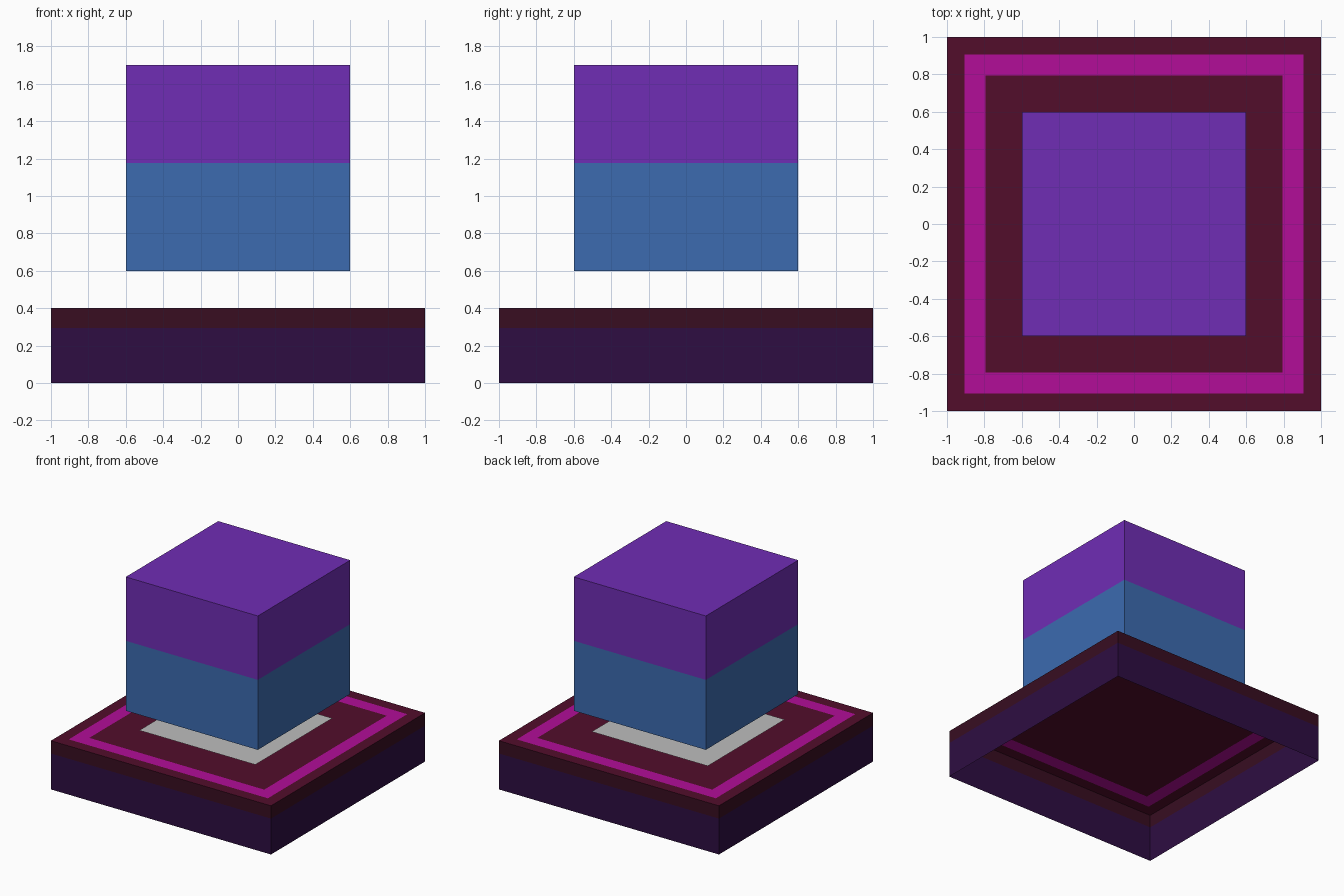
import bpy

cube = bpy.data.objects.get("Cube")
if cube:
    bpy.data.objects.remove(cube, do_unlink=True)


def material(name, *rgb):
    """Flat material from 0-255 display values, converted to linear."""
    lin = [c / 255 / 12.92 if c < 11 else ((c / 255 + 0.055) / 1.055) ** 2.4 for c in rgb]
    mat = bpy.data.materials.new(name)
    mat.use_nodes = True
    mat.diffuse_color = (*lin, 1)
    bsdf = mat.node_tree.nodes["Principled BSDF"]
    bsdf.inputs["Base Color"].default_value = (*lin, 1)
    bsdf.inputs["Roughness"].default_value = 0.9
    return mat


violet = material("violet", 112, 45, 181)
blue = material("blue", 60, 107, 176)
dark_purple = material("dark purple", 46, 13, 66)
dark_maroon = material("dark maroon", 56, 13, 33)
maroon = material("maroon", 82, 13, 43)
magenta = material("magenta", 178, 13, 152)
pale_grey = material("pale grey", 190, 190, 190)


def square_shell(name, rings, bands, top, bottom=None):
    """Stack of square rings (half width, z), one material per band, with a cap."""
    verts, faces, mats = [], [], []
    for h, z in rings:
        verts += [(-h, -h, z), (h, -h, z), (h, h, z), (-h, h, z)]
    for r, band in enumerate(bands):
        for i in range(4):
            j = (i + 1) % 4
            faces.append((4 * r + i, 4 * r + j, 4 * r + 4 + j, 4 * r + 4 + i))
            mats.append(band)
    last = 4 * (len(rings) - 1)
    faces.append(tuple(range(last, last + 4)))
    mats.append(top)
    if bottom:
        faces.append((3, 2, 1, 0))
        mats.append(bottom)
    mesh = bpy.data.meshes.new(name)
    mesh.from_pydata(verts, [], faces)
    slots = list(dict.fromkeys(mats))
    for mat in slots:
        mesh.materials.append(mat)
    for poly, mat in zip(mesh.polygons, mats):
        poly.material_index = slots.index(mat)
    obj = bpy.data.objects.new(name, mesh)
    bpy.context.collection.objects.link(obj)
    return obj


# Hollow base, open underneath, with a bright frame set into its top
square_shell("base",
             [(1, 0), (1, 0.295), (1, 0.4), (0.905, 0.4), (0.795, 0.4)],
             [dark_purple, dark_maroon, maroon, magenta], maroon)

# Floating two-tone block
square_shell("floating_block",
             [(0.6, 0.6), (0.6, 1.175), (0.6, 1.7)],
             [blue, violet], violet, blue)

# Thin pale panel lying just above the base
panel = square_shell("pale_panel", [(0.5, 0)], [], pale_grey)
panel.scale.x = 1.055
panel.location = (-0.02, 0, 0.415)
